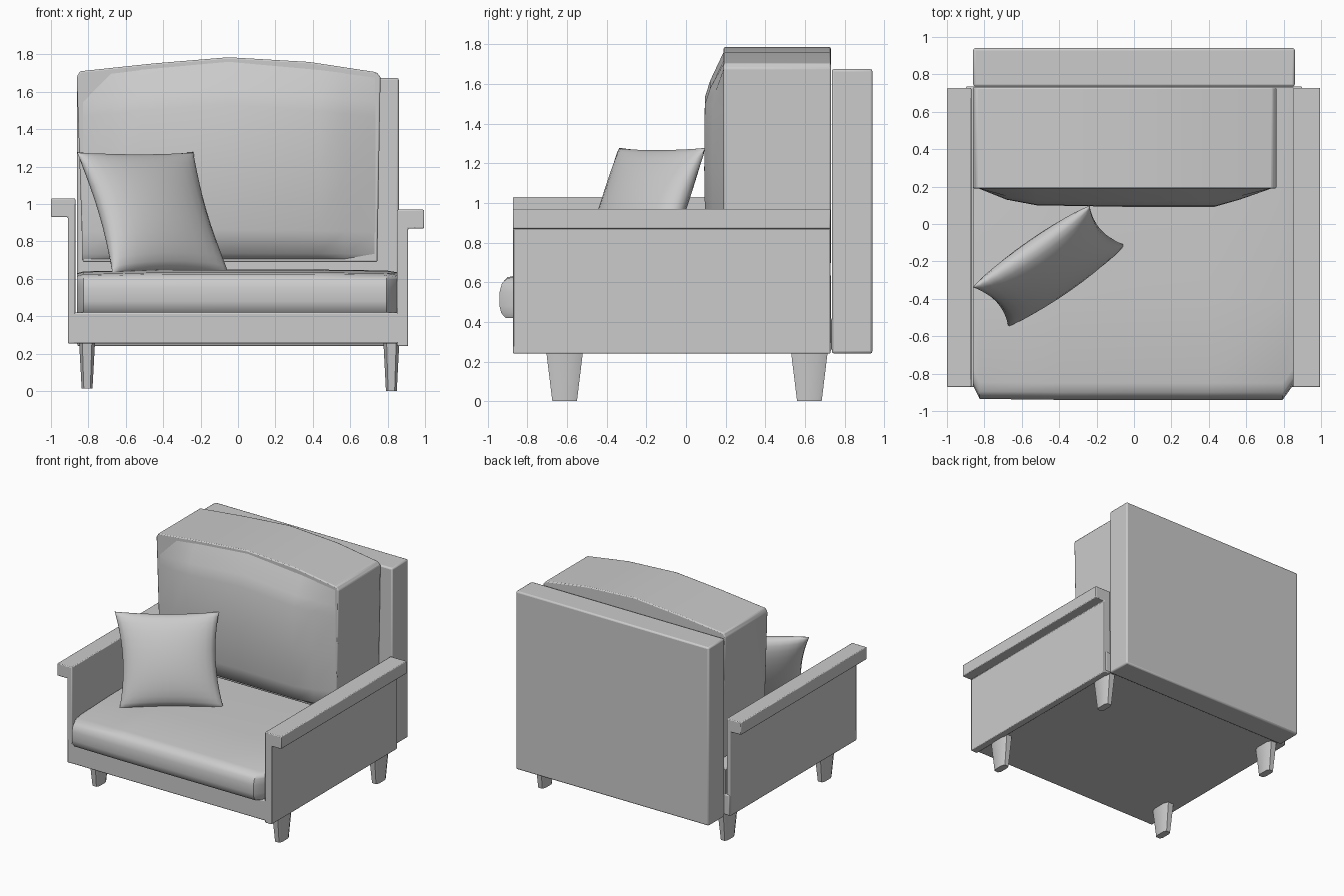
import bpy, bmesh, math
from mathutils import Vector

if "Cube" in bpy.data.objects:
    bpy.data.objects.remove(bpy.data.objects["Cube"])


def finish(name, bm, bevel=0.0, segs=2, angle=35):
    bmesh.ops.remove_doubles(bm, verts=bm.verts, dist=0.0005)
    bmesh.ops.recalc_face_normals(bm, faces=bm.faces)
    me = bpy.data.meshes.new(name)
    bm.to_mesh(me)
    bm.free()
    ob = bpy.data.objects.new(name, me)
    bpy.context.collection.objects.link(ob)
    if bevel:
        m = ob.modifiers.new("bevel", 'BEVEL')
        m.width, m.segments, m.limit_method = bevel, segs, 'ANGLE'
    bpy.ops.object.select_all(action='DESELECT')
    ob.select_set(True)
    bpy.context.view_layer.objects.active = ob
    bpy.ops.object.shade_smooth_by_angle(angle=math.radians(angle))
    return ob


def loft(bm, rings, cap=True):
    rows = [[bm.verts.new(p) for p in r] for r in rings]
    n = len(rows[0])
    for a, b in zip(rows, rows[1:]):
        for i in range(n):
            j = (i + 1) % n
            bm.faces.new((a[i], a[j], b[j], b[i]))
    if cap:
        bm.faces.new(rows[0])
        bm.faces.new(rows[-1])
    return rows


def box(name, x, y, z, bevel=0.008):
    bm = bmesh.new()
    loft(bm, [[(x[0], y[0], k), (x[1], y[0], k), (x[1], y[1], k), (x[0], y[1], k)] for k in z])
    return finish(name, bm, bevel)


# Wooden frame: base and back panel
box("base", (-0.90, 0.90), (-0.872, 0.735), (0.255, 0.42))
box("back_panel", (-0.86, 0.86), (0.735, 0.94), (0.24, 1.675), 0.012)

# Arms: side panel with an outward overhanging top, extruded along y
for side, inner, edge, low, top in (("left", -0.87, -1.0, 0.255, 1.03), ("right", 0.85, 0.995, 0.24, 0.97)):
    outer = 0.91 * (1 if inner > 0 else -1)
    prof = [(inner, low), (outer, low), (outer, top - 0.1), (edge, top - 0.1), (edge, top), (inner, top)]
    bm = bmesh.new()
    loft(bm, [[(x, y, z) for x, z in prof] for y in (-0.872, 0.728)])
    finish(side + "_arm", bm, 0.006)

# Tapered legs with chamfered corners
for sx, zb in ((-0.807, 0.015), (0.82, 0.0)):
    for label, cy in (("front", -0.612), ("back", 0.622)):
        bm = bmesh.new()
        rings = []
        for z, hx, hy in ((zb, 0.029, 0.062), (0.27, 0.043, 0.095)):
            cx, cyy = 0.6 * hx, 0.6 * hy
            rings.append([(sx + a, cy + b, z) for a, b in (
                (hx, -cyy), (hx, cyy), (cx, hy), (-cx, hy), (-hx, cyy), (-hx, -cyy), (-cx, -hy), (cx, -hy))])
        loft(bm, rings)
        finish(label + ("_left_leg" if sx < 0 else "_right_leg"), bm)

# Seat cushion: rounded-front cross-section lofted across x
bm = bmesh.new()
rings = []
for x, f, t in ((-0.862, -0.86, 0.615), (-0.825, -0.935, 0.625), (-0.4, -0.94, 0.635), (0, -0.94, 0.635),
                (0.4, -0.94, 0.635), (0.795, -0.94, 0.63), (0.852, -0.86, 0.62)):
    prof = [(0.73, 0.42), (f + 0.03, 0.42), (f + 0.008, 0.445), (f, 0.48), (f, 0.55), (f + 0.012, 0.595),
            (f + 0.04, t - 0.01), (f + 0.09, t), (-0.4, t + 0.012), (0.1, t + 0.015), (0.73, t)]
    rings.append([(x, y, z) for y, z in prof])
loft(bm, rings)
finish("seat_cushion", bm, angle=40)

# Back cushion body: arched outline extruded along y
arch = [(-0.83, 0.69), (-0.862, 1.68), (-0.845, 1.71), (-0.45, 1.752), (-0.05, 1.785),
        (0.38, 1.76), (0.74, 1.705), (0.762, 1.68), (0.745, 0.69)]
bm = bmesh.new()
loft(bm, [[(x, y, z) for x, z in arch] for y in (0.19, 0.73)])
finish("back_cushion", bm, 0.008)

# Bulging front of the back cushion, inside the rim
bm = bmesh.new()
cols = ((-0.835, 0), (-0.68, 0.62), (-0.52, 0.92), (-0.05, 1), (0.43, 1), (0.57, 0.6), (0.74, 0))
levels = ((0.0, 0), (0.03, 0.6), (0.15, 0.95), (0.45, 1), (0.78, 0.97), (0.86, 0.7), (1.0, 0))
grid = []
for h, g in levels:
    row = []
    for x, f in cols:
        ztop = 1.765 - 0.085 * abs((x + 0.05) / 0.8) ** 1.3
        row.append(bm.verts.new((x, 0.192 - 0.1 * f * g, 0.705 + (ztop - 0.705) * h)))
    grid.append(row)
for a, b in zip(grid, grid[1:]):
    for i in range(len(cols) - 1):
        bm.faces.new((a[i], a[i + 1], b[i + 1], b[i]))
finish("back_cushion_front", bm, angle=60)

# Throw pillow: two puffed sheets with pinched edges, leaning back
N = 14
centre = Vector((-0.455, -0.225, 0.953))
right = Vector((0.625, 0.435, 0.0)) / 2
up = Vector((-0.19, 0.21, 0.65)) / 2
normal = right.cross(up).normalized()
bm = bmesh.new()
for s in (-1, 1):
    rows = []
    for j in range(N + 1):
        row = []
        for i in range(N + 1):
            u, v = -math.cos(math.pi * i / N), -math.cos(math.pi * j / N)
            pu = u * (1 - 0.11 * (1 - v * v))
            pv = v * (1 - 0.05 * (1 - u * u))
            puff = 0.115 * ((1 - u * u) * (1 - v * v)) ** 0.45
            row.append(bm.verts.new(centre + right * pu + up * pv + normal * s * puff))
        rows.append(row)
    for a, b in zip(rows, rows[1:]):
        for i in range(N):
            bm.faces.new((a[i], a[i + 1], b[i + 1], b[i]))
finish("throw_pillow", bm, angle=80)
